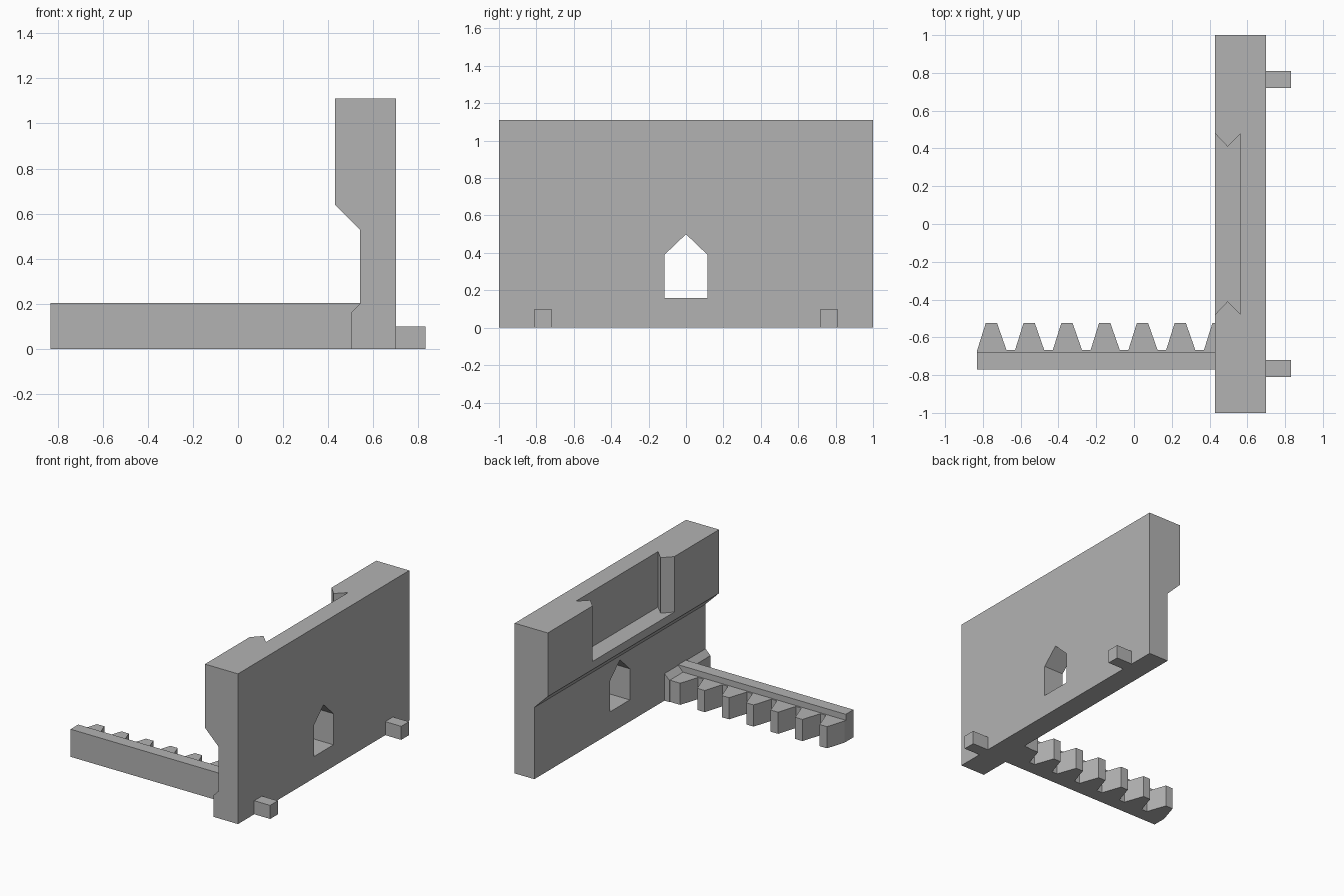
import bpy, bmesh
from mathutils import Vector

if "Cube" in bpy.data.objects:
    bpy.data.objects.remove(bpy.data.objects["Cube"], do_unlink=True)

grey = bpy.data.materials.new("plain grey")
grey.use_nodes = True
grey.diffuse_color = (0.45, 0.45, 0.45, 1)
grey.node_tree.nodes["Principled BSDF"].inputs["Base Color"].default_value = (0.45, 0.45, 0.45, 1)

AXES = {"x": lambda a, b, h: (h, a, b),
        "y": lambda a, b, h: (a, h, b),
        "z": lambda a, b, h: (a, b, h)}


def prism(name, profile, axis, low, high):
    """Extrude a flat profile along an axis."""
    place = AXES[axis]
    bm = bmesh.new()
    face = bm.faces.new([bm.verts.new(place(a, b, low)) for a, b in profile])
    new = bmesh.ops.extrude_face_region(bm, geom=[face])["geom"]
    bmesh.ops.translate(bm, vec=Vector(place(0, 0, high - low)),
                        verts=[v for v in new if isinstance(v, bmesh.types.BMVert)])
    bmesh.ops.recalc_face_normals(bm, faces=bm.faces)
    mesh = bpy.data.meshes.new(name)
    bm.to_mesh(mesh)
    bm.free()
    mesh.materials.append(grey)
    obj = bpy.data.objects.new(name, mesh)
    bpy.context.collection.objects.link(obj)
    return obj


def cut(target, cutter):
    mod = target.modifiers.new(cutter.name, "BOOLEAN")
    mod.operation = "DIFFERENCE"
    mod.solver = "EXACT"
    mod.object = cutter
    cutter.hide_render = True
    cutter.hide_viewport = True
    cutter.display_type = "WIRE"


# Wall with an overhanging upper half
wall = prism("wall", [(0.7, 0), (0.7, 1.11), (0.43, 1.11), (0.43, 0.64),
                      (0.54, 0.53), (0.54, 0)], "y", -1, 1)

# Notched pocket open to the top and the inner side
half = [(0.4, 0.51), (0.495, 0.41), (0.565, 0.48)]
pocket = half + [(x, -y) for x, y in reversed(half)]
cut(wall, prism("pocket_cutter", pocket, "z", 0.7, 1.3))

# Pointed window through the wall
window = [(-0.115, 0.16), (0.115, 0.16), (0.115, 0.39), (0, 0.5), (-0.115, 0.39)]
cut(wall, prism("window_cutter", window, "x", 0.3, 0.9))

# Foot pegs on the outer side
for side, y in (("front", -0.765), ("back", 0.765)):
    prism(side + "_peg", [(0.7, 0), (0.83, 0), (0.83, 0.1), (0.7, 0.1)],
          "y", y - 0.045, y + 0.045)

# Chamfered foot joining the rack to the wall
prism("rack_foot", [(0.54, 0), (0.54, 0.2), (0.5, 0.16), (0.5, 0)], "y", -1, -0.52)

# Toothed rack: raised bar plus one lower comb outline
prism("rack_bar", [(-0.83, 0), (0.54, 0), (0.54, 0.204), (-0.83, 0.204)], "y", -0.77, -0.68)
comb = [(0.54, -0.68), (-0.83, -0.68)]
for i in range(7):
    c = -0.755 + 0.2 * i
    comb += [(c - 0.075, -0.668), (c - 0.03, -0.525)]
    if i < 6:
        comb += [(c + 0.03, -0.525), (c + 0.08, -0.668)]
comb.append((0.54, -0.525))
prism("rack_teeth", comb, "z", 0, 0.16)
